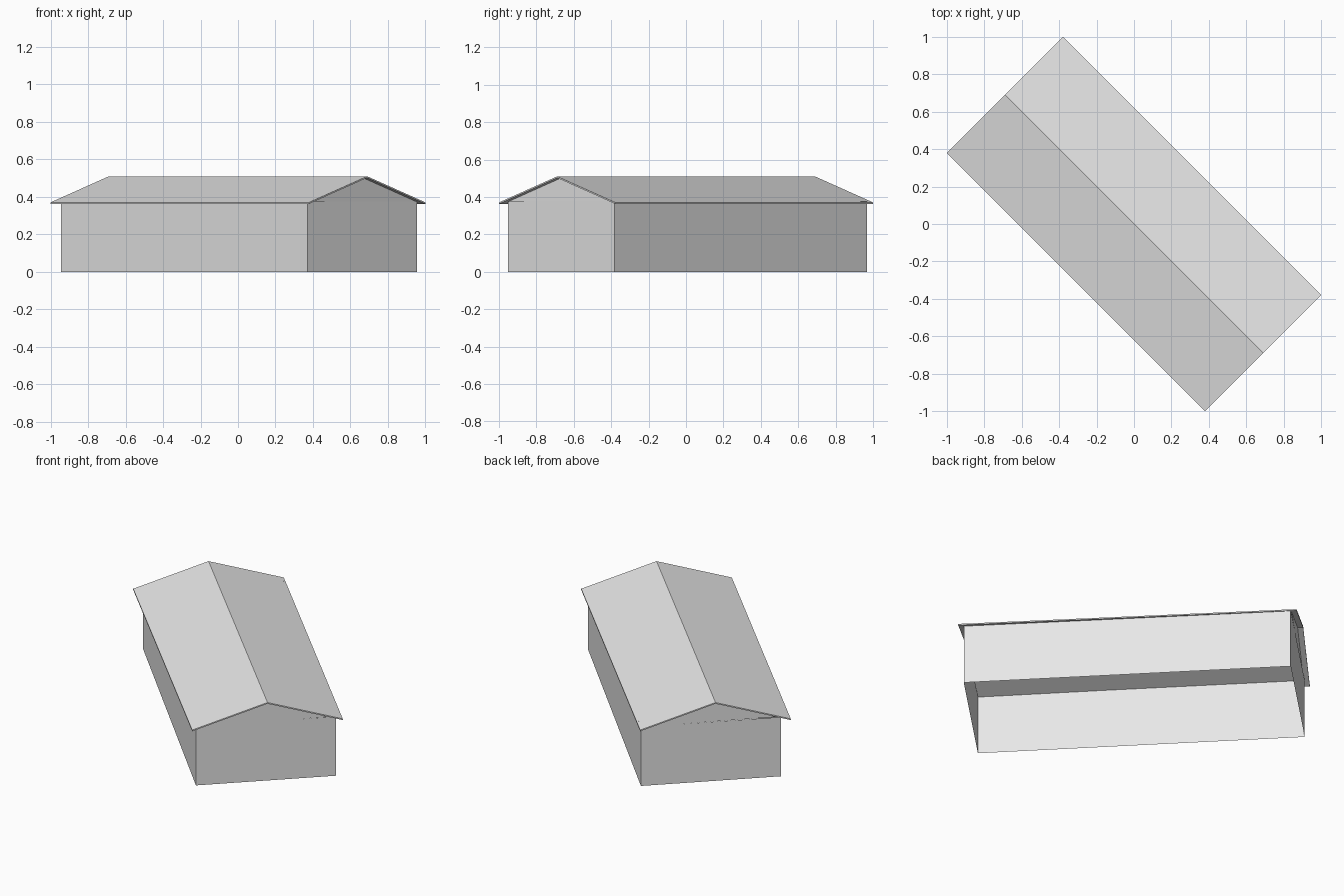
import bpy
import math

default_cube = bpy.data.objects.get("Cube")
if default_cube:
    bpy.data.objects.remove(default_cube, do_unlink=True)

# Single plain grey for the whole building
GREY = (0.8, 0.8, 0.8, 1.0)
grey = bpy.data.materials.new("light_grey")
grey.use_nodes = True
grey.diffuse_color = GREY
grey.node_tree.nodes["Principled BSDF"].inputs["Base Color"].default_value = GREY

# Main sizes, with the ridge running along local x
ROOF_LENGTH, ROOF_HALF = 0.975, 0.439
WALL_LENGTH, WALL_HALF = 0.943, 0.408
EAVE, RIDGE, THICK = 0.371, 0.51, 0.008
WALL_TOP = 0.375


def add_part(name, verts, faces, angle, location=(0, 0, 0)):
    mesh = bpy.data.meshes.new(name)
    mesh.from_pydata(verts, [], faces)
    mesh.materials.append(grey)
    part = bpy.data.objects.new(name, mesh)
    part.rotation_euler.z = math.radians(angle)
    part.location = location
    bpy.context.collection.objects.link(part)
    return part


# Four thin walls, open underneath and under the roof
corners = [(-WALL_LENGTH, -WALL_HALF), (WALL_LENGTH, -WALL_HALF),
           (WALL_LENGTH, WALL_HALF), (-WALL_LENGTH, WALL_HALF)]
wall_verts = [(x, y, z) for z in (0, WALL_TOP) for x, y in corners]
wall_faces = [(i, (i + 1) % 4, (i + 1) % 4 + 4, i + 4) for i in range(4)]
add_part("walls", wall_verts, wall_faces, -45.7, (0.005, 0.008, 0))

# Triangular gable at each end, tucked under the roof
slope = (RIDGE - EAVE) / ROOF_HALF
peak = RIDGE - THICK
base_half = (peak - WALL_TOP) / slope
for name, side in (("front_gable", 1), ("back_gable", -1)):
    x = side * WALL_LENGTH
    tri = [(x, -side * base_half, WALL_TOP), (x, side * base_half, WALL_TOP), (x, 0, peak)]
    add_part(name, tri, [(0, 1, 2)], -45)

# Roof: thin folded sheet with overhanging eaves
profile = [(-ROOF_HALF, EAVE), (0, RIDGE), (ROOF_HALF, EAVE),
           (ROOF_HALF, EAVE - THICK), (0, RIDGE - THICK), (-ROOF_HALF, EAVE - THICK)]
n = len(profile)
roof_verts = [(x, y, z) for x in (-ROOF_LENGTH, ROOF_LENGTH) for y, z in profile]
roof_faces = [(i, i + n, (i + 1) % n + n, (i + 1) % n) for i in range(n)]
# End caps, one quad for each slope
roof_faces += [(0, 1, 4, 5), (1, 2, 3, 4)]
roof_faces += [(5 + n, 4 + n, 1 + n, n), (4 + n, 3 + n, 2 + n, 1 + n)]
add_part("roof", roof_verts, roof_faces, -45)
